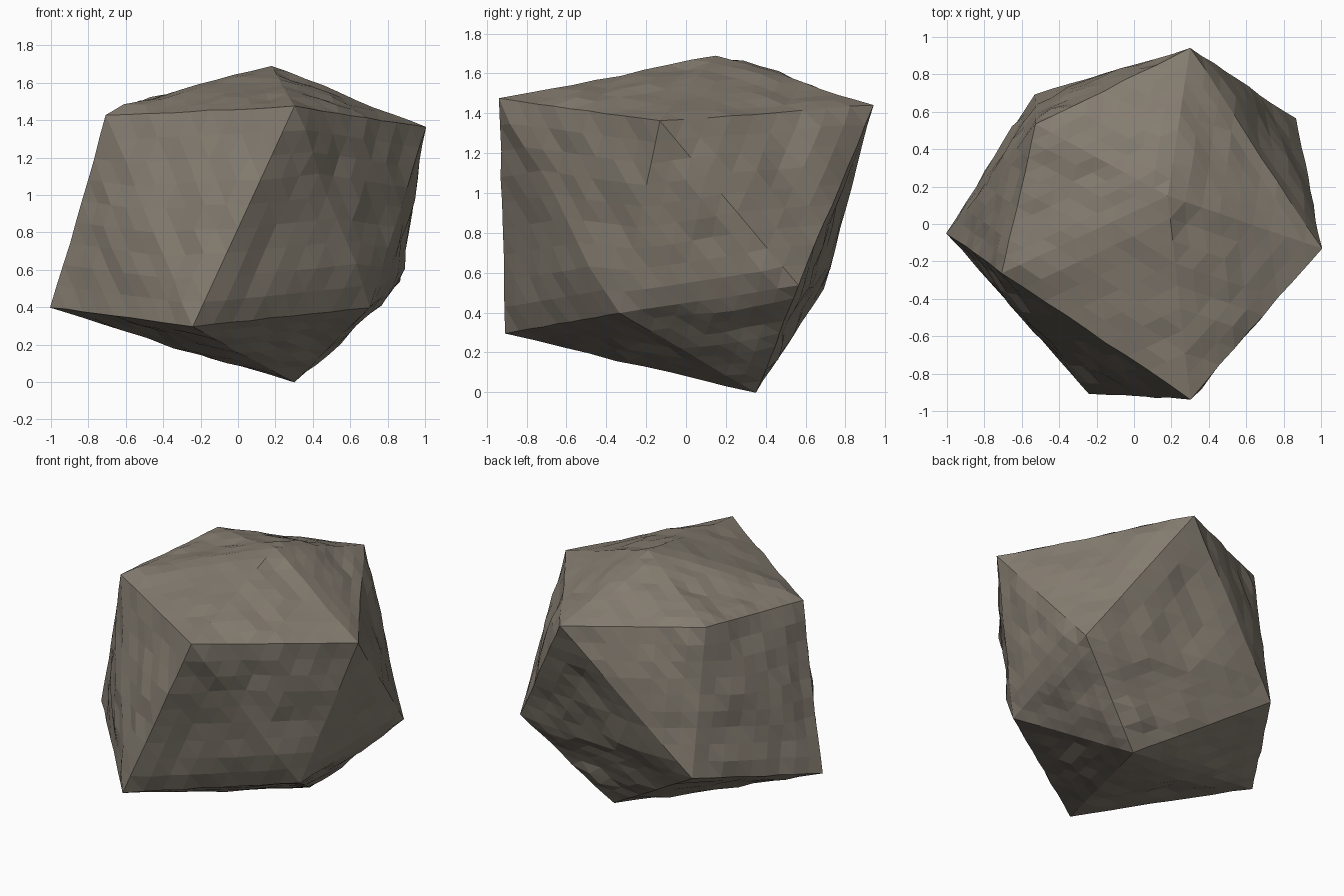
import bpy
import bmesh
from mathutils import Vector, noise

cube = bpy.data.objects.get("Cube")
if cube:
    bpy.data.objects.remove(cube, do_unlink=True)

# Corner points of the boulder
CORNERS = [
    # upper ring
    (-0.70, -0.26, 1.42), (0.30, -0.93, 1.47), (1.0, -0.13, 1.36),
    (0.30, 0.94, 1.44), (-0.52, 0.53, 1.49),
    # lower ring
    (-1.0, -0.05, 0.40), (-0.24, -0.90, 0.30), (0.70, -0.33, 0.40),
    (0.86, 0.56, 0.54), (-0.53, 0.69, 0.52),
    # top peak and foot
    (0.18, 0.15, 1.69), (0.30, 0.35, 0.0),
]


def rough(co):
    """Uneven chipped height at a point."""
    broad = noise.noise(co * 2.6 + Vector((3, 1, 7)))
    fine = noise.noise(co * 7 + Vector((1, 5, 2)))
    return 0.012 + 0.03 * broad + 0.022 * fine


# Convex block with sharp ridges
bm = bmesh.new()
for c in CORNERS:
    bm.verts.new(c)
bmesh.ops.convex_hull(bm, input=bm.verts[:])
bmesh.ops.recalc_face_normals(bm, faces=bm.faces[:])
corners = set(bm.verts)

# Split every side into small facets, then chip them in and out
bmesh.ops.subdivide_edges(bm, edges=bm.edges[:], cuts=8, use_grid_fill=True)
bmesh.ops.triangulate(bm, faces=bm.faces[:])
bm.normal_update()
moves = []
for v in bm.verts:
    if v in corners:
        continue
    on_ridge = any(f.normal.dot(v.normal) < 0.985 for f in v.link_faces)
    moves.append((v, v.normal * rough(v.co) * (0.4 if on_ridge else 1.0)))
for v, step in moves:
    v.co += step
bmesh.ops.recalc_face_normals(bm, faces=bm.faces[:])

mesh = bpy.data.meshes.new("boulder")
bm.to_mesh(mesh)
bm.free()
boulder = bpy.data.objects.new("boulder", mesh)
bpy.context.collection.objects.link(boulder)

# Single stone colour, flat shaded
stone = bpy.data.materials.new("warm_grey_stone")
stone.use_nodes = True
colour = (0.235, 0.205, 0.165, 1.0)
stone.diffuse_color = colour
stone.node_tree.nodes["Principled BSDF"].inputs["Base Color"].default_value = colour
mesh.materials.append(stone)
for p in mesh.polygons:
    p.use_smooth = False
